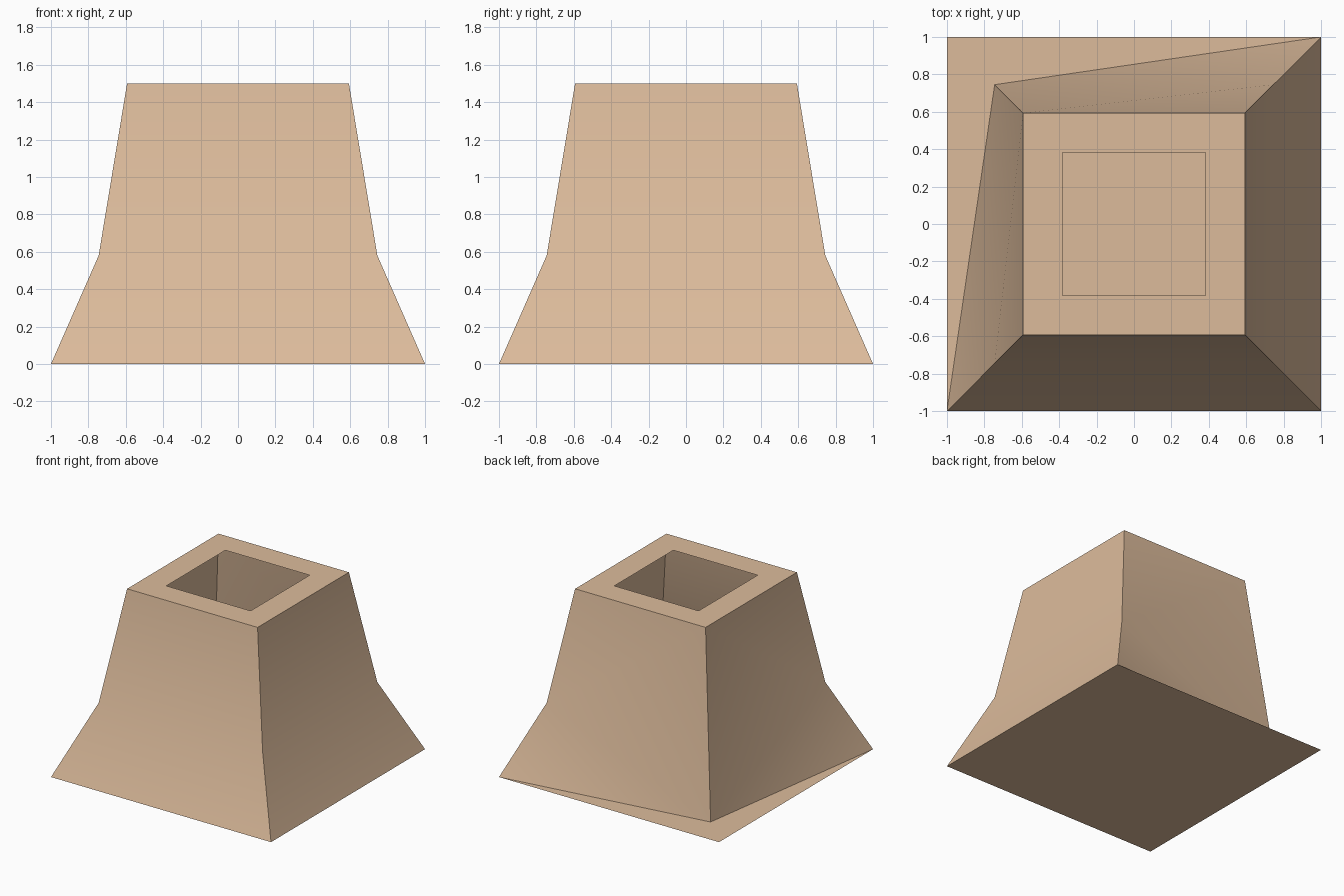
import bpy
import bmesh
import math

cube = bpy.data.objects.get("Cube")
if cube:
    bpy.data.objects.remove(cube, do_unlink=True)

CORNERS = [(-1, -1), (1, -1), (1, 1), (-1, 1)]

# Plain tan clay
tan = bpy.data.materials.new("tan_clay")
tan.use_nodes = True
colour = (0.72, 0.50, 0.33, 1)
tan.diffuse_color = colour
tan.node_tree.nodes["Principled BSDF"].inputs["Base Color"].default_value = colour


def ring(bm, half, z):
    return [bm.verts.new((x * half, y * half, z)) for x, y in CORNERS]


bm = bmesh.new()
base = ring(bm, 1.0, 0)
waist = ring(bm, 0.745, 0.58)
top = ring(bm, 0.593, 1.5)
hole = ring(bm, 0.383, 1.5)

# The back corner of the waist drops to the floor
waist[3].co.z = 0

# Floor plate
bm.faces.new(base[::-1])

for i in range(4):
    j = (i + 1) % 4
    # Flared skirt, which leaves the dropped corner open
    skirt = [base[i], base[j], waist[j], waist[i]]
    bm.faces.new([v for v in skirt if v is not base[3]])
    # Upper walls, creased from the top of the dropped corner
    wall = bm.faces.new([waist[i], waist[j], top[j], top[i]])
    if i == 2:
        bmesh.utils.face_split(wall, waist[i], top[j])
    elif i == 3:
        bmesh.utils.face_split(wall, waist[j], top[i])
    # Flat rim around the square opening
    bm.faces.new([top[i], top[j], hole[j], hole[i]])

mesh = bpy.data.meshes.new("flared_pedestal")
bm.to_mesh(mesh)
bm.free()
mesh.materials.append(tan)
pedestal = bpy.data.objects.new("flared_pedestal", mesh)
bpy.context.collection.objects.link(pedestal)

bpy.ops.object.select_all(action="DESELECT")
pedestal.select_set(True)
bpy.context.view_layer.objects.active = pedestal
bpy.ops.object.shade_smooth_by_angle(angle=math.radians(30))
